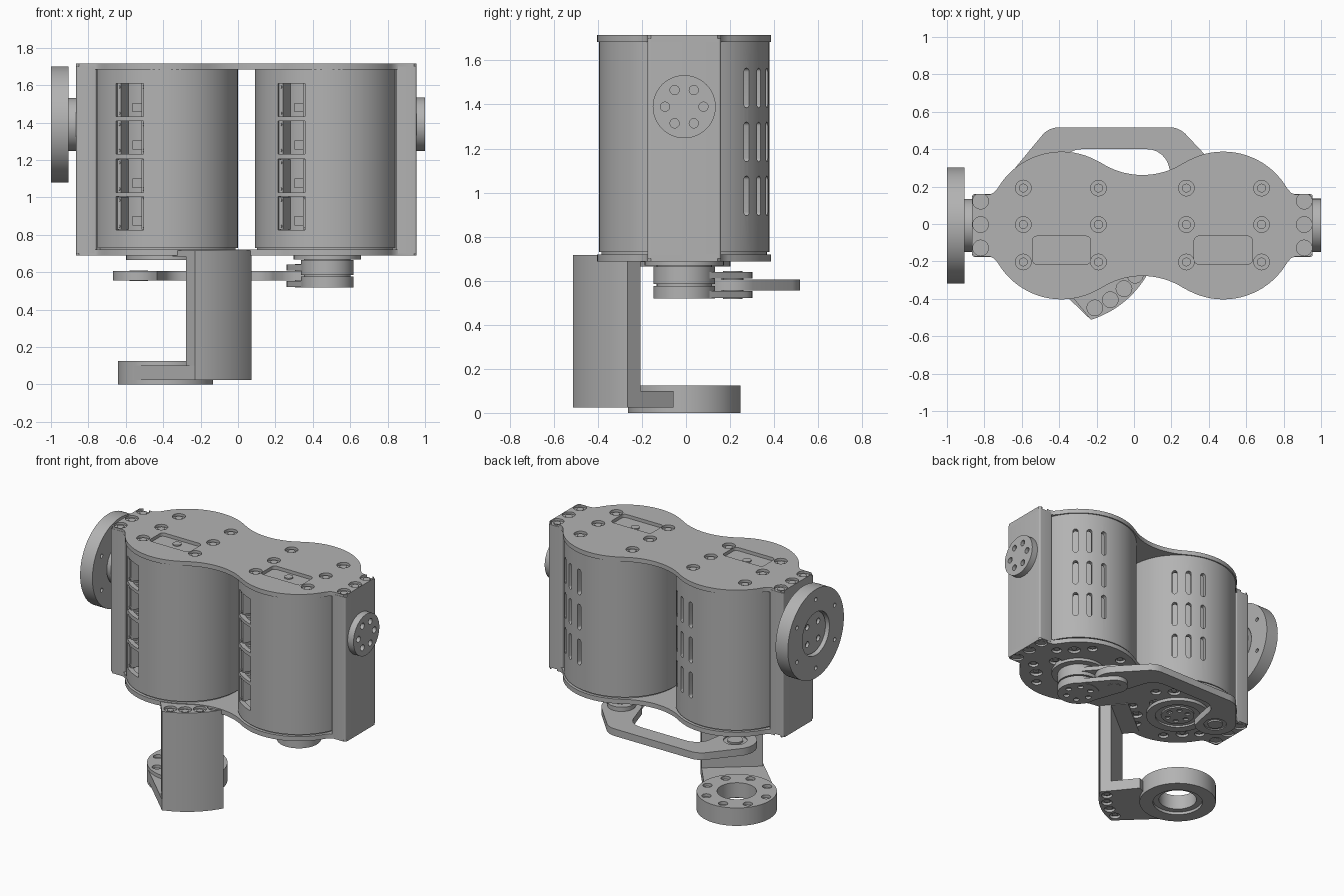
import bpy, bmesh
from math import radians, cos, sin
from mathutils import Matrix

if "Cube" in bpy.data.objects:
    bpy.data.objects.remove(bpy.data.objects["Cube"])

metal = bpy.data.materials.new("machined_grey")
metal.use_nodes = True
GREY = (0.45, 0.45, 0.45, 1)
metal.diffuse_color = GREY
metal.node_tree.nodes["Principled BSDF"].inputs["Base Color"].default_value = GREY

MID, HALF, CY = 0.045, 0.4325, -0.008      # body centre, lobe offset, y of axes
LEFT, RIGHT = MID - HALF, MID + HALF       # x of the two vertical axes
TURN = Matrix(((0, 0, 1, 0), (1, 0, 0, 0), (0, 1, 0, 0), (0, 0, 0, 1)))


# --- helpers: profiles, extrusion, object creation ---
def arc(x, y, r, a0, a1, n=12):
    steps = [radians(a0 + (a1 - a0) * i / n) for i in range(n + 1)]
    return [(x + r * cos(a), y + r * sin(a)) for a in steps]


def circle(x, y, r, n=48):
    return arc(x, y, r, 0, 360, n)[:-1]


def rect(x, y, w, h):
    return [(x - w / 2, y - h / 2), (x + w / 2, y - h / 2),
            (x + w / 2, y + h / 2), (x - w / 2, y + h / 2)]


def rounded(x, y, w, h, r):
    pts = []
    for sx, sy, a in ((1, -1, -90), (1, 1, 0), (-1, 1, 90), (-1, -1, 180)):
        pts += arc(x + sx * (w / 2 - r), y + sy * (h / 2 - r), r * 0.999, a, a + 90, 6)
    return pts


def ring_of(x, y, r, count, start=0):
    return arc(x, y, r, start, start + 360, count)[:-1]


def prism(bm, pts, z0, z1, m=Matrix()):
    low = [bm.verts.new(m @ Matrix.Translation((x, y, z0)).translation) for x, y in pts]
    top = [bm.verts.new(m @ Matrix.Translation((x, y, z1)).translation) for x, y in pts]
    bm.faces.new(low[::-1])
    bm.faces.new(top)
    for i in range(len(pts)):
        j = (i + 1) % len(pts)
        bm.faces.new((low[i], low[j], top[j], top[i]))


def solid(*parts):
    bm = bmesh.new()
    for part in parts:
        prism(bm, *part)
    return bm


def raw(name, bm):
    mesh = bpy.data.meshes.new(name)
    bm.to_mesh(mesh)
    bm.free()
    ob = bpy.data.objects.new(name, mesh)
    bpy.context.collection.objects.link(ob)
    mesh.materials.append(metal)
    return ob


def make(name, bm, *cutters):
    ob = raw(name, bm)
    bpy.ops.object.select_all(action='DESELECT')
    bpy.context.view_layer.objects.active = ob
    ob.select_set(True)
    for c in cutters:
        tool = raw("cutter", c)
        mod = ob.modifiers.new("cut", 'BOOLEAN')
        mod.operation, mod.solver, mod.object = 'DIFFERENCE', 'EXACT', tool
        bpy.ops.object.modifier_apply(modifier=mod.name)
        bpy.data.objects.remove(tool)
    bpy.ops.object.shade_smooth_by_angle(angle=radians(30))


def holes(points, r, z0, z1, m=Matrix(), n=20):
    return [(circle(x, y, r, n), z0, z1, m) for x, y in points]


def radial(x, angle, z=0):
    return Matrix.Translation((x, CY, z)) @ Matrix.Rotation(radians(angle), 4, 'Z') @ TURN


# --- figure-eight end plates ---
quarter = arc(0, 0.677, 0.407, -90, -57.6, 10)
quarter += arc(HALF, 0, 0.395, 122.4, 30, 20)[1:]
quarter += [(0.795, 0.175), (0.815, 0.166), (0.895, 0.166), (0.91, 0.152)]
right_side = [(x, -y) for x, y in quarter] + quarter[::-1]
left_side = [(-x, -y) for x, y in right_side[1:-1]]
outline = [(MID + x, CY + y) for x, y in right_side + left_side]

bolts = [(MID + s * x, CY + y) for s in (-1, 1) for x in (0.235, 0.637) for y in (-0.195, 0.005, 0.2)]
bolts += [(MID + s * 0.865, CY + y) for s in (-1, 1) for y in (-0.12, 0.005, 0.13)]
pockets = [(rounded(x, -0.14, 0.312, 0.15, 0.025), 1.692, 1.75) for x in (LEFT, RIGHT)]
make("top_plate", solid((outline, 1.684, 1.715)),
     solid(*holes(bolts, 0.042, 1.697, 1.75)), solid(*pockets))
make("top_screws", solid(*holes(bolts, 0.024, 1.69, 1.706, Matrix(), 12),
                         *holes([(LEFT, -0.12), (RIGHT, -0.12)], 0.028, 1.688, 1.70)))

ring_bolts = [p for x in (LEFT, RIGHT) for p in ring_of(x, CY, 0.315, 8, 22.5)]
make("bottom_plate", solid((outline, 0.688, 0.72)),
     solid(*holes(bolts, 0.042, 0.6, 0.706)),
     solid(*holes(ring_bolts, 0.034, 0.6, 0.706)))
make("bottom_screws", solid(*holes(bolts + ring_bolts, 0.02, 0.697, 0.712, Matrix(), 12)))

# --- two hollow housings with back slots and front windows ---
ROWS = (0.915, 1.115, 1.32, 1.52)
for side, x in (("right", LEFT), ("left", RIGHT)):
    slots = [(rounded(0, z, 0.034, 0.18, 0.017), 0.31, 0.45, radial(x, a))
             for a in (47, 61, 76) for z in (0.985, 1.23, 1.475)]
    facing = radial(x, -120.5)
    windows = [(rect(0, z, 0.17, 0.178), 0.31, 0.45, facing) for z in ROWS]
    make(side + "_housing", solid((circle(x, CY, 0.387, 96), 0.73, 1.684)),
         solid((circle(x, CY, 0.355, 96), 0.5, 1.8)), solid(*slots, *windows))
    make(side + "_housing_rim", solid((circle(x, CY, 0.375, 96), 0.715, 0.735)))
    make(side + "_motor", solid((circle(x, CY, 0.29, 64), 0.715, 1.688)))
    # connector strips with rivets behind the windows
    strips, rivets = [], []
    for z in ROWS:
        for s in (-1, 1):
            strips.append((rect(s * 0.074, z, 0.022, 0.176), 0.28, 0.362, facing))
            rivets += holes([(s * 0.074, z - 0.07), (s * 0.074, z + 0.07)], 0.008,
                            0.361, 0.368, facing, 10)
        strips.append((rect(0.02, z - 0.04, 0.06, 0.05), 0.28, 0.33, facing))
    make(side + "_window_strips", solid(*strips))
    make(side + "_window_rivets", solid(*rivets))

# --- side blocks, each with a narrower root inside the housing wall ---
for side, s in (("right", -1), ("left", 1)):
    make(side + "_block", solid((rounded(MID + s * 0.855, CY, 0.11, 0.335, 0.012), 0.70, 1.70),
                                (rect(MID + s * 0.79, CY, 0.04, 0.27), 0.72, 1.69)))

# --- side outputs on the horizontal axis ---
AXIS = radial(0, 0, 1.39)
make("left_output", solid((circle(0, 0, 0.143), 0.94, 1.0, AXIS)),
     solid(*holes(ring_of(0, 0, 0.087, 6), 0.021, 0.975, 1.1, AXIS)))
make("right_hub", solid((circle(0, 0, 0.142), -0.975, -0.85, AXIS)),
     solid(*holes(ring_of(0, 0, 0.085, 4, 45), 0.02, -1.1, -0.955, AXIS)))
make("right_flange", solid((circle(0, 0, 0.31, 96), -1.0, -0.905, AXIS)),
     solid((circle(0, 0, 0.15), -1.1, -0.8, AXIS),
           *holes(ring_of(0, 0, 0.24, 6, 30), 0.014, -1.1, -0.8, AXIS)))

# --- bracket arm, swung out from the right vertical axis ---
ARM = Matrix.Translation((LEFT, CY, 0)) @ Matrix.Rotation(radians(-51), 4, 'Z')
edge = arc(0, 0, 0.528, -21.7, 21.7)
WIDE = edge[-1][1]
arm_bolts = arc(0, 0, 0.475, -17, 17, 3)


def slab(inner):
    return [(inner, -WIDE)] + edge + [(inner, WIDE)]


make("arm_wall", solid((slab(0.415), 0.09, 0.69, ARM)))
make("arm_top", solid((slab(0.30), 0.684, 0.716, ARM)),
     solid(*holes(arm_bolts, 0.042, 0.70, 0.8, ARM)))
foot = [(0.02, -0.254)] + edge + [(0.22, WIDE), (0.16, -0.03), (0.09, -0.16)]
make("arm_foot", solid((foot, 0.024, 0.10, ARM)),
     solid(*holes(arm_bolts, 0.036, -0.1, 0.042, ARM)))
make("arm_screws", solid(*holes(arm_bolts, 0.022, 0.69, 0.708, ARM, 12),
                         *holes(arm_bolts, 0.02, 0.033, 0.06, ARM, 12)))

# --- bearing ring at the foot ---
make("foot_ring", solid((circle(LEFT, CY, 0.255, 96), 0.0, 0.125)),
     solid((circle(LEFT, CY, 0.125, 64), -0.1, 0.3),
           *holes(ring_of(LEFT, CY, 0.205, 8, 10), 0.03, 0.105, 0.3)),
     solid((circle(LEFT, CY, 0.165, 64), -0.1, 0.02)))

# --- lower output on the right axis ---
make("lower_disc", solid((circle(LEFT, CY, 0.21), 0.665, 0.69)),
     solid((circle(LEFT, CY, 0.15), 0.5, 0.678)))
make("lower_disc_hub", solid((circle(LEFT, CY, 0.11), 0.667, 0.70)),
     solid(*holes(ring_of(LEFT, CY, 0.07, 6), 0.018, 0.5, 0.677)))

# --- drive hub and forked crank on the left axis ---
make("drive_collar", solid((circle(RIGHT, CY, 0.18), 0.668, 0.70)))
make("drive_neck", solid((circle(RIGHT, CY, 0.125), 0.54, 0.69)))
make("drive_upper", solid((circle(RIGHT, CY, 0.14), 0.585, 0.665)))
hub_holes = ring_of(RIGHT, CY, 0.085, 6)
make("drive_lower", solid((circle(RIGHT, CY, 0.14), 0.519, 0.576)),
     solid(*holes(hub_holes, 0.02, 0.4, 0.535)))
PIN_R, PIN_L = (0.35, 0.212), (-0.53, 0.212)
blade = arc(RIGHT, CY, 0.138, -150, 30) + arc(*PIN_R, 0.09, 30, 210)
make("crank_blades", solid((blade, 0.521, 0.553), (blade, 0.61, 0.64)),
     solid(*holes(hub_holes, 0.02, 0.4, 0.535)))
make("crank_pin", solid((circle(*PIN_R, 0.045), 0.518, 0.643)))

# --- curved connecting link ---
link = arc(*PIN_L, 0.138, 135, 315)
link += [(-0.40, 0.27)] + arc(-0.28, 0.28, 0.12, 165, 90, 6)
link += arc(0.07, 0.28, 0.12, 90, 10, 6) + arc(*PIN_R, 0.13, 210, 405)
link += arc(0.19, 0.397, 0.12, 45, 90, 6) + arc(-0.40, 0.397, 0.12, 90, 135, 6)
make("connecting_link", solid((link, 0.556, 0.606)),
     solid((circle(*PIN_L, 0.075), 0.598, 0.7), (circle(*PIN_L, 0.075), 0.4, 0.564)))
make("link_pin", solid((circle(*PIN_L, 0.05), 0.553, 0.609)))
